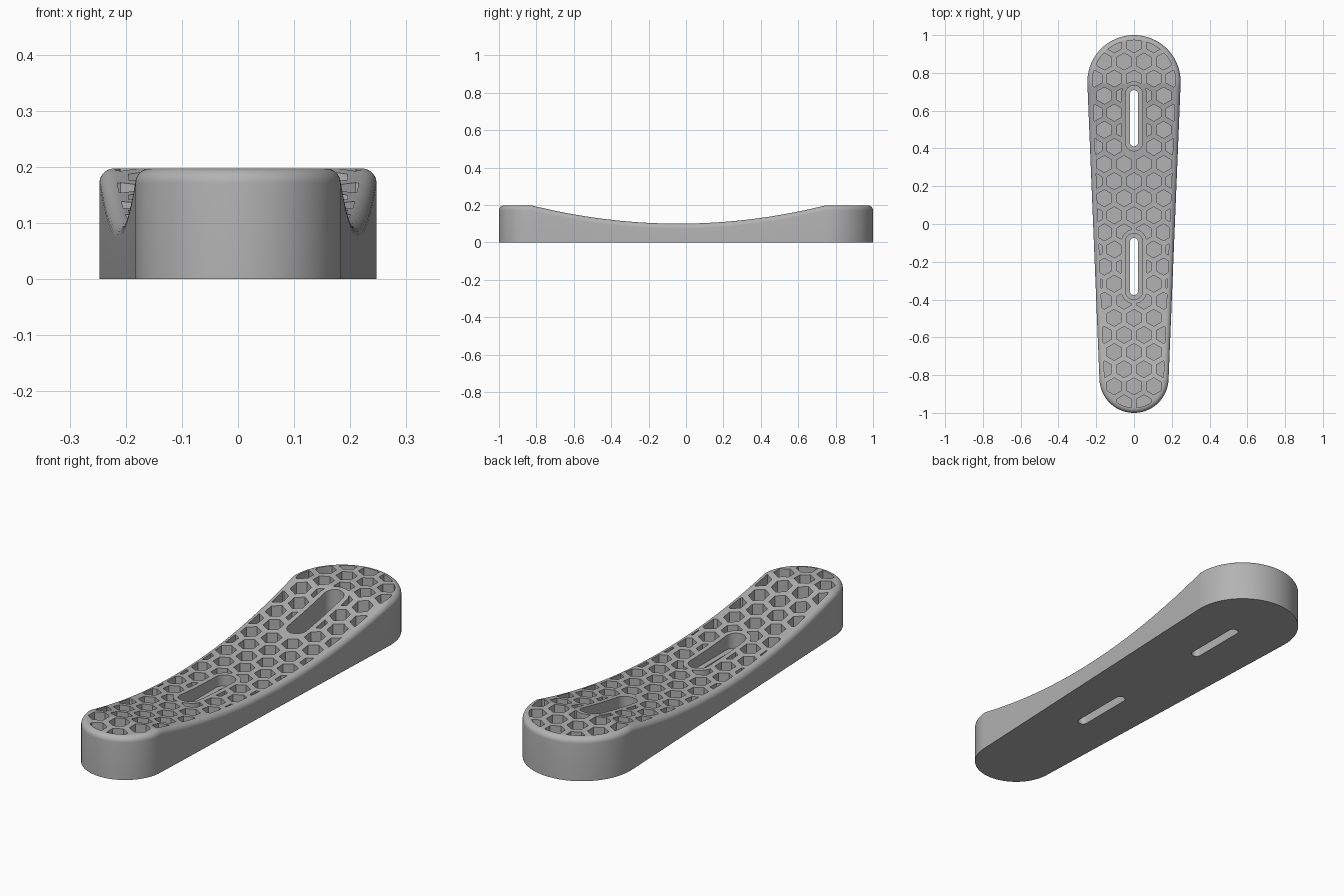
import bpy, bmesh, math

if "Cube" in bpy.data.objects:
    bpy.data.objects.remove(bpy.data.objects["Cube"])

BACK_Y, BACK_R = 0.753, 0.247
FRONT_Y, FRONT_R = -0.817, 0.183
HEIGHT, LOW, FLOOR, FILLET = 0.197, 0.10, 0.05, 0.026
SLOTS = [(0.687, 0.433), (-0.096, -0.354)]
TILT = math.asin((BACK_R - FRONT_R) / (BACK_Y - FRONT_Y))


def top_z(y):
    """Flat ends with a shallow dish between them."""
    return LOW + (HEIGHT - LOW) * min(1, ((y + 0.04) / 0.784) ** 2)


def half_outline(y1, r1, y2, r2, tilt, arc, straight):
    """Right half of a two-circle hull, back pole to front pole."""
    def on(y, r, a):
        return (r * math.cos(a), y + r * math.sin(a))
    q = math.pi / 2
    pts = [on(y1, r1, q - (q + tilt) * i / arc) for i in range(arc + 1)]
    end = on(y2, r2, -tilt)
    start = pts[-1]
    for i in range(1, straight):
        t = i / straight
        pts.append(tuple(s + (e - s) * t for s, e in zip(start, end)))
    pts += [on(y2, r2, -tilt - (q - tilt) * i / arc) for i in range(arc + 1)]
    pts[0], pts[-1] = (0, pts[0][1]), (0, pts[-1][1])
    return pts


def loop(half):
    return half + [(-x, y) for x, y in half[-2:0:-1]]


def body_half(inset):
    return half_outline(BACK_Y, BACK_R - inset, FRONT_Y, FRONT_R - inset, TILT, 24, 48)


def slot_loop(slot, r):
    return loop(half_outline(slot[0], r, slot[1], r, 0, 10, 1))


def make_object(name, bm):
    bmesh.ops.recalc_face_normals(bm, faces=bm.faces)
    mesh = bpy.data.meshes.new(name)
    bm.to_mesh(mesh)
    bm.free()
    ob = bpy.data.objects.new(name, mesh)
    bpy.context.collection.objects.link(ob)
    return ob


def prisms(name, loops, z0, z1):
    bm = bmesh.new()
    for pts in loops:
        low = [bm.verts.new((x, y, z0)) for x, y in pts]
        high = [bm.verts.new((x, y, z1)) for x, y in pts]
        bm.faces.new(low)
        bm.faces.new(high)
        bridge(bm, low, high)
    ob = make_object(name, bm)
    ob.hide_render = True
    return ob


def bridge(bm, a, b):
    n = len(a)
    for i in range(n):
        j = (i + 1) % n
        bm.faces.new((a[i], a[j], b[j], b[i]))


def cut(ob, tool, operation):
    mod = ob.modifiers.new("cut", "BOOLEAN")
    mod.operation, mod.solver, mod.object = operation, "EXACT", tool
    bpy.context.view_layer.objects.active = ob
    bpy.ops.object.modifier_apply(modifier=mod.name)
    bpy.data.objects.remove(tool)


# Body: vertical wall, rounded rim, dished top
bm = bmesh.new()
rings = [[bm.verts.new((x, y, 0)) for x, y in loop(body_half(0))]]
STEPS = 7
for k in range(STEPS + 1):
    a = math.pi / 2 * k / STEPS
    inset, drop = FILLET * (1 - math.cos(a)), FILLET * (1 - math.sin(a))
    rings.append([bm.verts.new((x, y, top_z(y) - drop)) for x, y in loop(body_half(inset))])
bm.faces.new(rings[0])
for lower, upper in zip(rings, rings[1:]):
    bridge(bm, lower, upper)
rim = rings[-1]
n = len(rim)
for i in range(n // 2):
    quad = [rim[i], rim[i + 1], rim[-i - 1], rim[-i % n]]
    bm.faces.new(list(dict.fromkeys(quad)))
body = make_object("wrist_rest_body", bm)

# Honeycomb pockets, trimmed to the rim and to a border around each slot
PITCH, ROW, HEX_R = 0.1045, 0.0905, 0.0445
cells = []
for row in range(-12, 13):
    for col in range(-3, 4):
        cx, cy = (col + 0.5 * (row % 2)) * PITCH, 0.046 + row * ROW
        if abs(cx) < 0.3:
            cells.append([(cx + HEX_R * math.sin(k * math.pi / 3),
                           cy + HEX_R * math.cos(k * math.pi / 3)) for k in range(6)])
pockets = prisms("pocket_cutter", cells, FLOOR, 0.3)
cut(pockets, prisms("rim_limit", [loop(body_half(FILLET + 0.001))], 0.01, 0.4), "INTERSECT")
cut(pockets, prisms("slot_border", [slot_loop(s, 0.068) for s in SLOTS], 0.01, 0.4), "DIFFERENCE")
cut(body, pockets, "DIFFERENCE")

# Stepped screw slots
cut(body, prisms("slot_recess", [slot_loop(s, 0.046) for s in SLOTS], FLOOR, 0.3), "DIFFERENCE")
cut(body, prisms("slot_through", [slot_loop(s, 0.022) for s in SLOTS], -0.1, 0.3), "DIFFERENCE")

# Colour and shading
grey = bpy.data.materials.new("plain_grey")
grey.use_nodes = True
colour = (0.45, 0.45, 0.45, 1)
grey.diffuse_color = colour
grey.node_tree.nodes["Principled BSDF"].inputs["Base Color"].default_value = colour
body.data.materials.clear()
body.data.materials.append(grey)
for p in body.data.polygons:
    p.material_index = 0
bpy.ops.object.select_all(action="DESELECT")
body.select_set(True)
bpy.context.view_layer.objects.active = body
bpy.ops.object.shade_smooth_by_angle(angle=math.radians(25))
